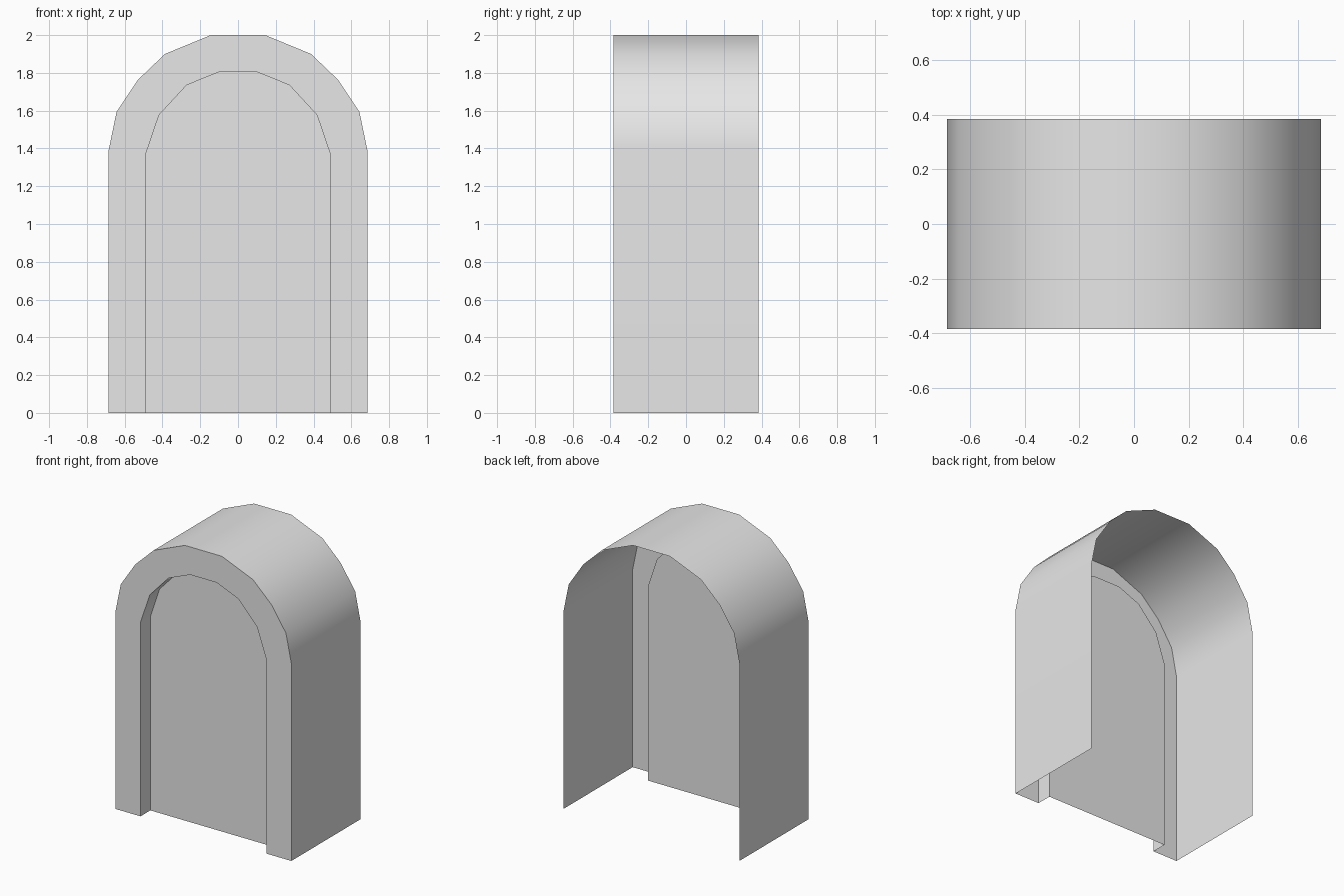
import bpy
import bmesh
import math

cube = bpy.data.objects.get("Cube")
if cube:
    bpy.data.objects.remove(cube, do_unlink=True)

FRONT, PANEL, BACK = -0.385, -0.275, 0.385

grey = bpy.data.materials.new("light grey")
grey.use_nodes = True
colour = (0.8, 0.8, 0.8, 1.0)
grey.diffuse_color = colour
grey.node_tree.nodes["Principled BSDF"].inputs["Base Color"].default_value = colour


def arch(half):
    """Mirror a right-hand profile into a full arch, foot to foot."""
    return half + [(-x, z) for x, z in reversed(half)]


def build(name, fill):
    bm = bmesh.new()
    fill(bm)
    mesh = bpy.data.meshes.new(name)
    bm.to_mesh(mesh)
    bm.free()
    mesh.materials.append(grey)
    obj = bpy.data.objects.new(name, mesh)
    bpy.context.collection.objects.link(obj)
    return obj


def flat_face(name, outline, y):
    """Single front-facing sheet."""
    def fill(bm):
        face = bm.faces.new([bm.verts.new((x, y, z)) for x, z in outline])
        face.normal_update()
        if face.normal.y > 0:
            face.normal_flip()
    return build(name, fill)


def swept_strip(name, outline, y0, y1, outward):
    """Open strip following the arch from y0 to y1."""
    def fill(bm):
        rows = [[bm.verts.new((x, y, z)) for x, z in outline] for y in (y0, y1)]
        for i in range(len(outline) - 1):
            quad = [rows[0][i], rows[1][i], rows[1][i + 1], rows[0][i + 1]]
            bm.faces.new(quad[::-1] if outward else quad)
    obj = build(name, fill)
    bpy.ops.object.select_all(action="DESELECT")
    obj.select_set(True)
    bpy.context.view_layer.objects.active = obj
    bpy.ops.object.shade_smooth_by_angle(angle=math.radians(40))
    # Keep the large straight sides evenly shaded
    weighted = obj.modifiers.new("weighted normals", "WEIGHTED_NORMAL")
    weighted.keep_sharp = True
    return obj


outer = arch([(0.685, 0), (0.685, 1.39), (0.643, 1.593), (0.53, 1.763),
              (0.387, 1.9), (0.144, 2.0)])
inner = arch([(0.49, 0), (0.49, 1.365), (0.418, 1.577), (0.272, 1.735),
              (0.103, 1.804)])

# Outer hood, open at the back and bottom
swept_strip("outer_hood", outer, FRONT, BACK, True)
# Flat frame around the doorway
flat_face("front_frame", outer + inner[::-1], FRONT)
# Short inner return of the doorway
swept_strip("doorway_reveal", inner, FRONT, PANEL, False)
# Recessed panel closing the doorway
flat_face("recessed_panel", inner, PANEL)
